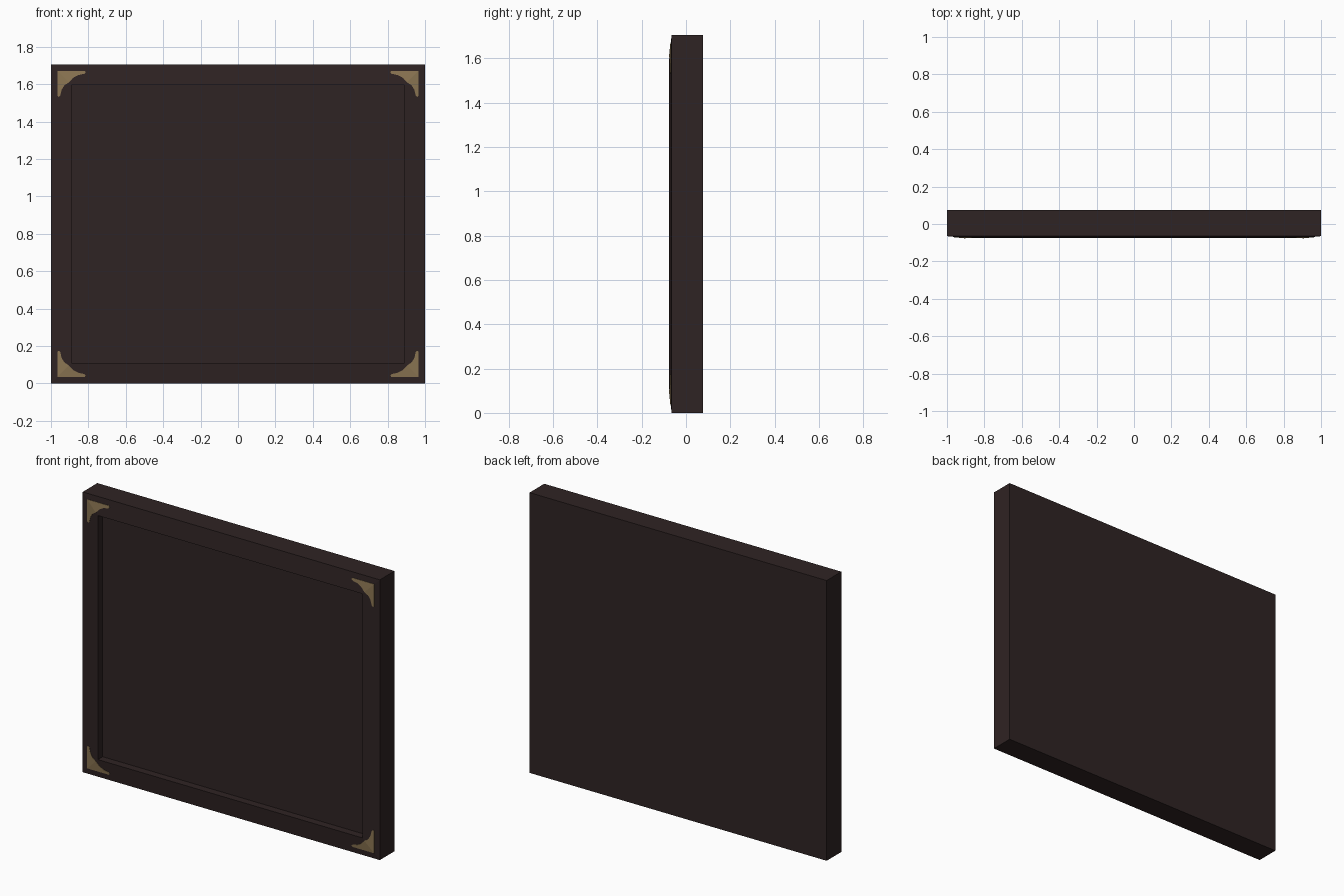
import bpy, bmesh

if "Cube" in bpy.data.objects:
    bpy.data.objects.remove(bpy.data.objects["Cube"])

W, H = 2.0, 1.705             # overall width and height
BACK, EDGE, RIM, PANEL = 0.076, -0.065, -0.076, -0.03   # depths along y
BORDER = 0.11                 # width of the frame moulding


def material(name, rgb):
    m = bpy.data.materials.new(name)
    m.diffuse_color = (*rgb, 1)
    m.use_nodes = True
    m.node_tree.nodes["Principled BSDF"].inputs["Base Color"].default_value = m.diffuse_color
    return m


dark = material("dark_wood", (0.028, 0.017, 0.017))
gold = material("dull_gold", (0.26, 0.18, 0.085))


def finish(bm, name, mat):
    bmesh.ops.recalc_face_normals(bm, faces=bm.faces)
    me = bpy.data.meshes.new(name)
    bm.to_mesh(me)
    bm.free()
    me.materials.append(mat)
    ob = bpy.data.objects.new(name, me)
    bpy.context.collection.objects.link(ob)
    return ob


# Frame and sunken panel: rectangular rings joined from back to recess
bm = bmesh.new()
rings = []
for inset, y in [(0, BACK), (0, EDGE), (BORDER, RIM), (BORDER, PANEL)]:
    x = W / 2 - inset
    rings.append([bm.verts.new(p) for p in
                  [(-x, y, inset), (x, y, inset), (x, y, H - inset), (-x, y, H - inset)]])
for a, b in zip(rings, rings[1:]):
    for i in range(4):
        j = (i + 1) % 4
        bm.faces.new((a[i], a[j], b[j], b[i]))
bm.faces.new(rings[0])
bm.faces.new(rings[-1])
finish(bm, "frame", dark)

# Corner ornaments: thin curved plates lying on the sloped moulding,
# each outline given as distances from the frame's corner, split on the mitre
HALF = [(0.034, 0.034), (0.18, 0.034), (0.186, 0.042), (0.178, 0.05),
        (0.145, 0.057), (0.118, 0.072), (0.096, 0.096)]


def corner_plate(name, sx, top):
    bm = bmesh.new()
    for swap in (False, True):
        front, rear = [], []
        for u, v in HALF:
            y = EDGE + (RIM - EDGE) * min(u, v) / BORDER
            # the upright arm is slightly shorter than the flat one
            a, b = (v, 0.034 + (u - 0.034) * 0.92 if u > 0.1 else u) if swap else (u, v)
            x, z = sx * (W / 2 - a), (H - b if top else b)
            front.append(bm.verts.new((x, y - 0.002, z)))
            rear.append(bm.verts.new((x, y + 0.002, z)))
        bm.faces.new(front)
        bm.faces.new(rear[::-1])
        for i in range(len(HALF) - 1):      # outer rim, open at the mitre
            bm.faces.new((front[i], rear[i], rear[i + 1], front[i + 1]))
    bmesh.ops.remove_doubles(bm, verts=bm.verts, dist=0.0005)
    finish(bm, name, gold)


for sx, side in ((-1, "left"), (1, "right")):
    for top, level in ((False, "lower"), (True, "upper")):
        corner_plate(f"corner_ornament_{level}_{side}", sx, top)
